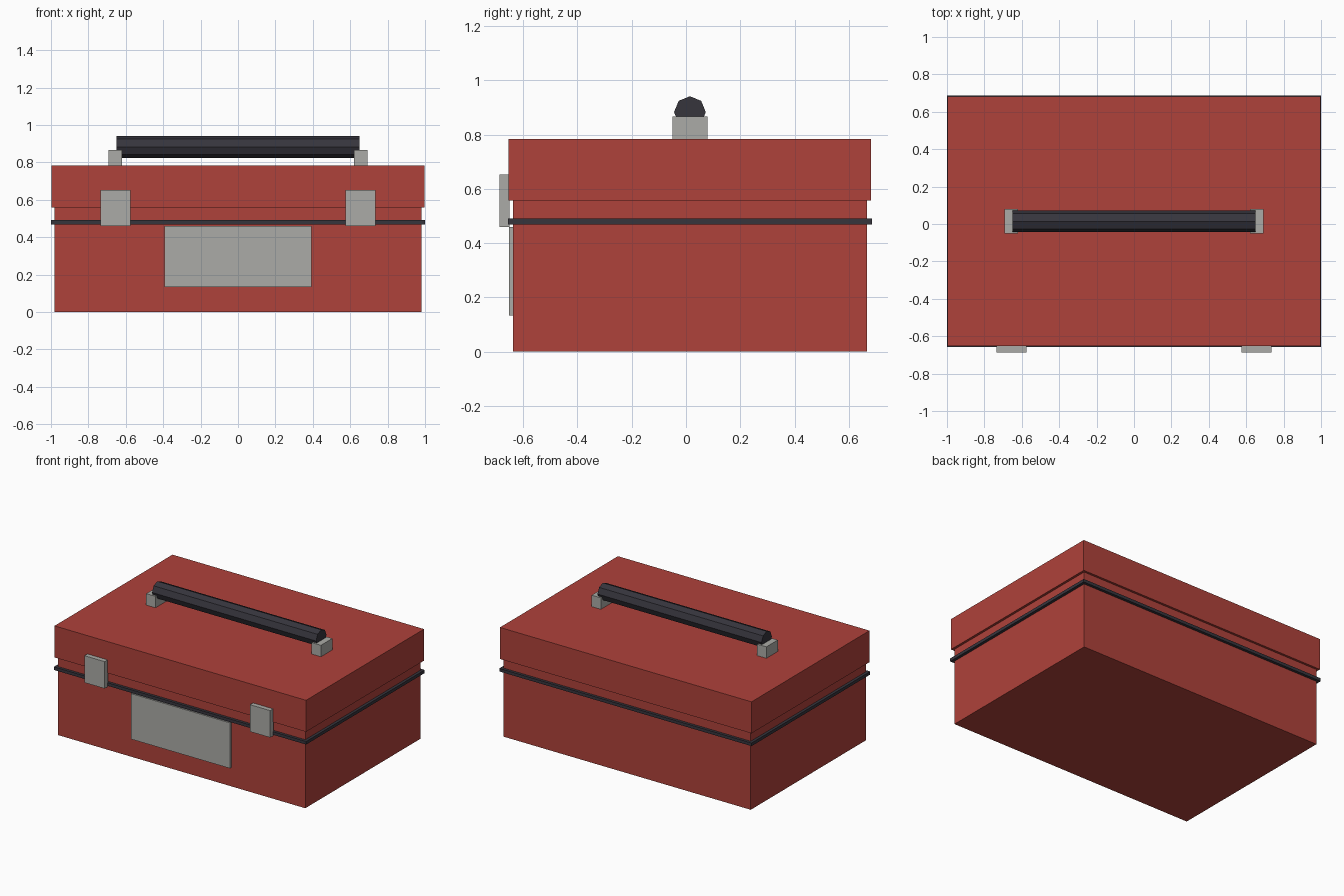
import bpy, math

if "Cube" in bpy.data.objects:
    bpy.data.objects.remove(bpy.data.objects["Cube"])

CY = 0.0145  # centre of the case in y (clasps stick out at the front)


def material(name, r, g, b):
    m = bpy.data.materials.new(name)
    m.diffuse_color = (r, g, b, 1)
    m.use_nodes = True
    m.node_tree.nodes["Principled BSDF"].inputs["Base Color"].default_value = m.diffuse_color
    return m


red = material("red paint", 0.43, 0.054, 0.043)
grey = material("grey metal", 0.41, 0.41, 0.385)
dark = material("dark rubber", 0.037, 0.035, 0.046)


def box(name, x, y, z, mat):
    """Box from (min, max) ranges."""
    ranges = (x, y, z)
    bpy.ops.mesh.primitive_cube_add(size=1, location=[(a + b) / 2 for a, b in ranges])
    o = bpy.context.object
    o.name = name
    o.scale = [b - a for a, b in ranges]
    bpy.ops.object.transform_apply(location=False, rotation=False, scale=True)
    o.data.materials.append(mat)
    return o


def slab(name, hx, hy, z, mat):
    """Box centred on the case."""
    return box(name, (-hx, hx), (CY - hy, CY + hy), z, mat)


# Case: lower body, seal strip, overhanging lid
slab("case_body", 0.98, 0.652, (0, 0.565), red)
slab("seal_strip", 1.0, 0.6715, (0.469, 0.491), dark)
slab("lid", 0.997, 0.668, (0.558, 0.784), red)

# Blank name plate
box("front_plate", (-0.393, 0.393), (-0.652, -0.63), (0.134, 0.46), grey)

# Clasps and handle posts on both sides
for side, s in (("left", -1), ("right", 1)):
    cx = 0.656 * s
    box(side + "_clasp", (cx - 0.08, cx + 0.08), (-0.687, -0.651), (0.46, 0.653), grey)
    box(side + "_handle_post", (cx - 0.0365, cx + 0.0365),
        (CY - 0.0645, CY + 0.0645), (0.784, 0.866), grey)

# Eight-sided grip, a corner pointing up
bpy.ops.mesh.primitive_cylinder_add(vertices=8, radius=0.0585, depth=1.3,
                                    location=(0, CY, 0.883),
                                    rotation=(0, math.pi / 2, 0))
grip = bpy.context.object
grip.name = "handle_grip"
grip.data.materials.append(dark)
